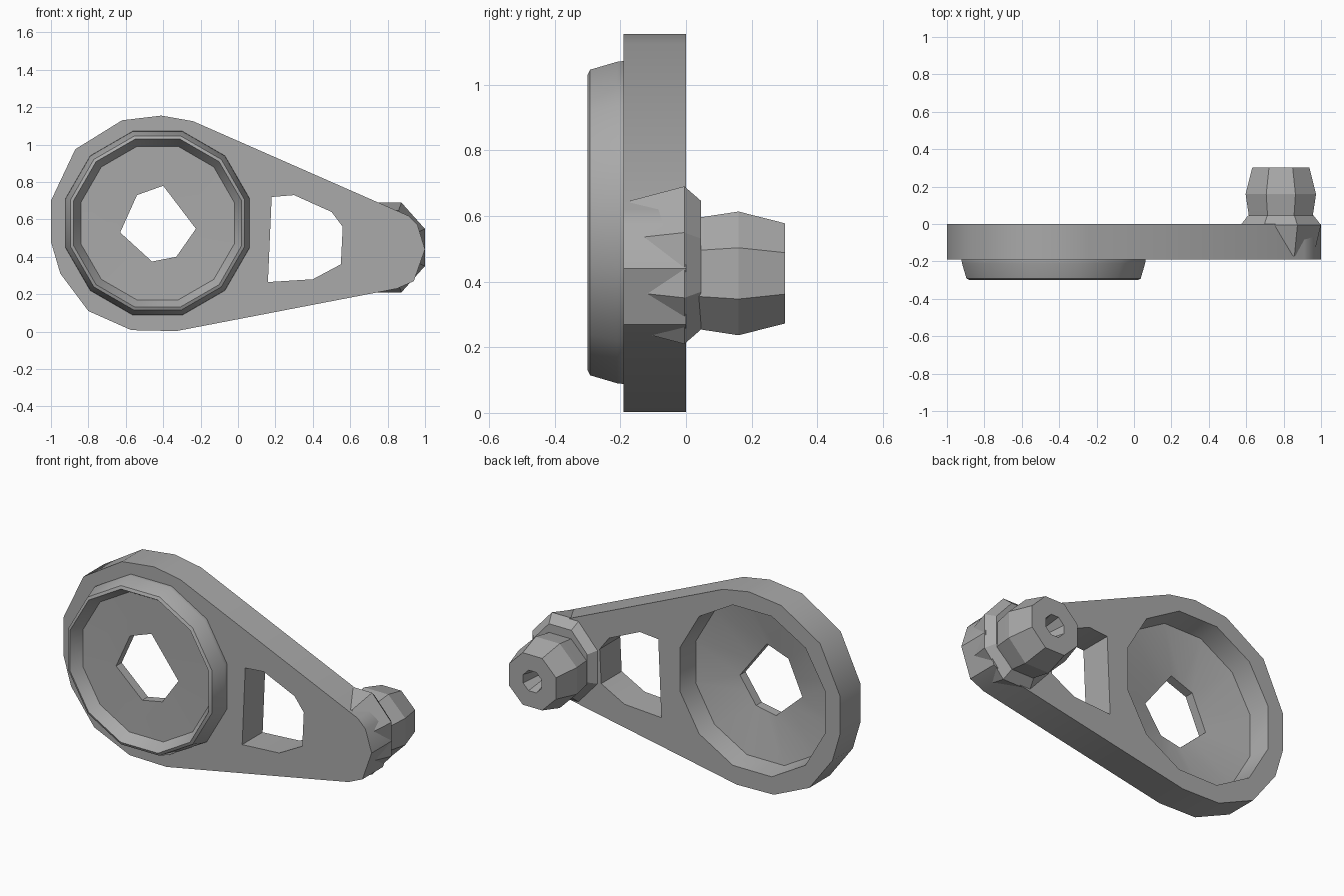
import bpy, bmesh, math
from math import cos, sin, radians

cube = bpy.data.objects.get("Cube")
if cube:
    bpy.data.objects.remove(cube, do_unlink=True)

metal = bpy.data.materials.new("plain_grey")
metal.use_nodes = True
metal.diffuse_color = (0.4, 0.4, 0.4, 1)
metal.node_tree.nodes["Principled BSDF"].inputs["Base Color"].default_value = (0.4, 0.4, 0.4, 1)


def loft(name, loops, closed=False):
    """Skin a stack of equal-length loops; cap the ends, or join last to first."""
    bm = bmesh.new()
    rows = [[bm.verts.new(p) for p in loop] for loop in loops]
    pairs = list(zip(rows, rows[1:]))
    if closed:
        pairs.append((rows[-1], rows[0]))
    else:
        bm.faces.new(rows[0])
        bm.faces.new(rows[-1])
    n = len(rows[0])
    for a, b in pairs:
        for i in range(n):
            j = (i + 1) % n
            bm.faces.new((a[i], a[j], b[j], b[i]))
    bmesh.ops.recalc_face_normals(bm, faces=bm.faces)
    mesh = bpy.data.meshes.new(name)
    bm.to_mesh(mesh)
    bm.free()
    mesh.materials.append(metal)
    obj = bpy.data.objects.new(name, mesh)
    bpy.context.collection.objects.link(obj)
    return obj


def lathe(cx, cz, profile, n, start, tall=1.0):
    """Loops around the y axis from (radius, y) pairs."""
    angles = [radians(start + 360 * i / n) for i in range(n)]
    return [[(cx + r * cos(a), y, cz + tall * r * sin(a)) for a in angles] for r, y in profile]


def prism(name, outline, y0, y1):
    return loft(name, [[(x, y, z) for x, z in outline] for y in (y0, y1)])


def cut(target, cutter):
    mod = target.modifiers.new("cut", 'BOOLEAN')
    mod.operation = 'DIFFERENCE'
    mod.solver = 'EXACT'
    mod.object = cutter
    bpy.context.view_layer.objects.active = target
    bpy.ops.object.modifier_apply(modifier=mod.name)
    bpy.data.objects.remove(cutter, do_unlink=True)


def smooth(obj, angle):
    bpy.ops.object.select_all(action='DESELECT')
    obj.select_set(True)
    bpy.context.view_layer.objects.active = obj
    bpy.ops.object.shade_smooth_by_angle(angle=radians(angle))


HX, HZ = -0.43, 0.58  # hub centre

# Tapered arm plate
arm = prism("arm_plate", [
    (-1, .7), (-.87, .975), (-.62, 1.13), (-.41, 1.155), (-.24, 1.125),
    (.91, .62), (.96, .57), (1, .44), (.94, .27), (.85, .23),
    (-.33, .003), (-.57, .008), (-.8, .11), (-.95, .31), (-1, .48)], -.19, 0)

# Window and round pocket through the plate
cut(arm, prism("window_cutter", [
    (.18, .72), (.30, .73), (.5, .64), (.56, .56), (.55, .36), (.4, .28), (.16, .265)], -.4, .2))
cut(arm, loft("pocket_cutter", lathe(HX, HZ, [(.49, .02), (.455, -.22)], 12, -15)))
smooth(arm, 35)

# Raised hub: tapered rim, dished web and six-sided centre hole
corners = [(-.225, .55), (-.40, .78), (-.54, .73), (-.63, .53), (-.46, .375), (-.33, .4)]
hole = []
for i, (x, z) in enumerate(corners):
    nx, nz = corners[(i + 1) % 6]
    hole += [(x, z), ((x + nx) / 2, (z + nz) / 2)]
loops = lathe(HX, HZ, [(.485, -.12), (.51, -.185), (.507, -.21), (.482, -.292), (.465, -.3),
                       (.425, -.235)], 12, -15)
loops += [[(x, y, z) for x, z in hole] for y in (-.23, -.178)]
smooth(loft("hub_rim", loops, closed=True), 35)

# Oval collar at the narrow end, then the knob with a blind bore
smooth(loft("knob_collar", lathe(.785, .45, [(.19, -.17), (.232, -.005), (.19, .045)],
                                 8, 22.5, tall=1.12)), 20)
smooth(loft("knob", lathe(.785, .425, [(.18, .02), (.185, .045), (.204, .16), (.165, .302),
                                       (.065, .302), (.04, .18)], 8, 22.5)), 20)
